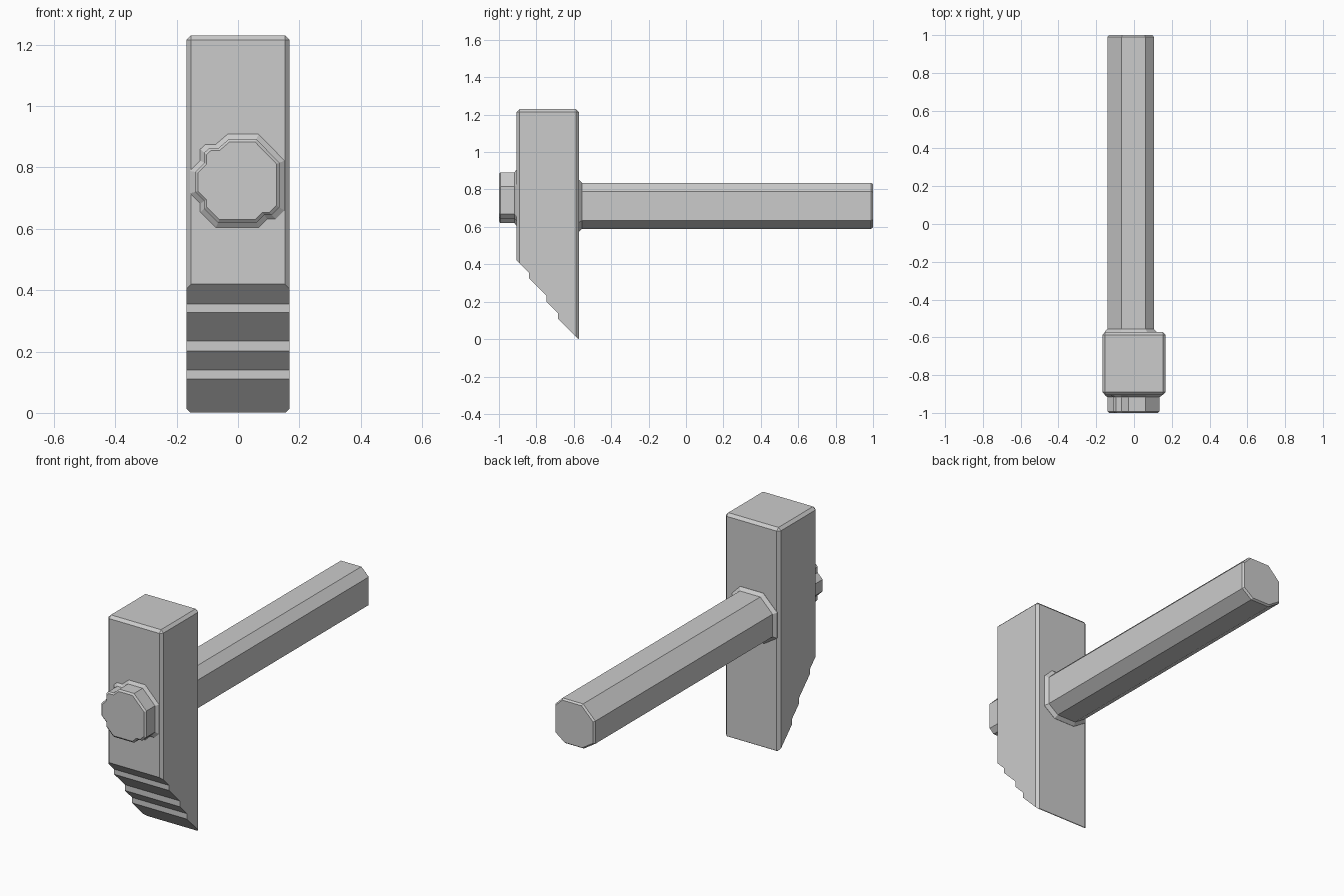
import bpy, bmesh

cube = bpy.data.objects.get("Cube")
if cube:
    bpy.data.objects.remove(cube, do_unlink=True)

GREY = (0.6, 0.6, 0.6, 1.0)
grey = bpy.data.materials.new("plain grey")
grey.use_nodes = True
grey.diffuse_color = GREY
grey.node_tree.nodes["Principled BSDF"].inputs["Base Color"].default_value = GREY


def add_object(name, bm):
    bmesh.ops.recalc_face_normals(bm, faces=bm.faces)
    mesh = bpy.data.meshes.new(name)
    bm.to_mesh(mesh)
    bm.free()
    mesh.materials.append(grey)
    obj = bpy.data.objects.new(name, mesh)
    bpy.context.collection.objects.link(obj)
    return obj


def loft(name, rings):
    """Join rings of equal point count and close both ends."""
    bm = bmesh.new()
    loops = [[bm.verts.new(p) for p in ring] for ring in rings]
    for a, b in zip(loops, loops[1:]):
        for i in range(len(a)):
            j = (i + 1) % len(a)
            bm.faces.new((a[i], a[j], b[j], b[i]))
    bm.faces.new(loops[0])
    bm.faces.new(loops[-1])
    return add_object(name, bm)


def section_loft(name, section, centre, stations):
    """Sweep an x-z section along y, scaled about its centre at each station."""
    cx, cz = centre
    loft(name, [[(cx + (x - cx) * s, y, cz + (z - cz) * s) for x, z in section]
                for y, s in stations])


# Head: chamfered block
half_x, front, back, bottom, top = 0.168, -0.905, -0.573, -0.012, 1.23
bm = bmesh.new()
bmesh.ops.create_cube(bm, size=1)
for v in bm.verts:
    v.co.x *= 2 * half_x
    v.co.y = front if v.co.y < 0 else back
    v.co.z = bottom if v.co.z < 0 else top
bmesh.ops.bevel(bm, geom=bm.edges[:], offset=0.015, segments=1,
                affect='EDGES', profile=0.5)
head = add_object("hammer_head", bm)

# Stepped slope cut away from the lower front of the head
steps = [(-1.0, 0.515), (-0.84, 0.355), (-0.84, 0.327), (-0.747, 0.234),
         (-0.747, 0.202), (-0.685, 0.14), (-0.685, 0.11), (-0.475, -0.1),
         (-0.475, -0.3), (-1.0, -0.3)]
cutter = loft("slope_cutter", [[(x, y, z) for y, z in steps] for x in (-0.4, 0.4)])
cutter.hide_render = True
cut = head.modifiers.new("stepped_slope", 'BOOLEAN')
cut.operation = 'DIFFERENCE'
cut.solver = 'EXACT'
cut.object = cutter
bpy.context.view_layer.objects.active = head
bpy.ops.object.modifier_apply(modifier=cut.name)
bpy.data.objects.remove(cutter, do_unlink=True)

# Handle: uneven octagon with a flared root and a chamfered end
handle = [(-0.065, 0.835), (0.06, 0.835), (0.105, 0.79), (0.105, 0.635),
          (0.045, 0.59), (-0.07, 0.59), (-0.14, 0.635), (-0.14, 0.76)]
section_loft("handle", handle, (-0.015, 0.712),
             [(-0.6, 1.13), (-0.572, 1.13), (-0.555, 1.0), (0.99, 1.0), (1.0, 0.94)])

# Knob: notched octagon on the front of the head, flared where it meets it
knob = [(-0.03, 0.892), (0.06, 0.892), (0.135, 0.815), (0.135, 0.67),
        (0.11, 0.645), (0.085, 0.645), (0.06, 0.62), (-0.065, 0.62),
        (-0.11, 0.665), (-0.11, 0.69), (-0.14, 0.72), (-0.14, 0.785),
        (-0.11, 0.815), (-0.11, 0.848), (-0.095, 0.862), (-0.065, 0.862)]
section_loft("front_knob", knob, (0.0, 0.756),
             [(-0.88, 1.12), (-0.905, 1.12), (-0.917, 1.0), (-0.992, 1.0), (-1.0, 0.93)])
